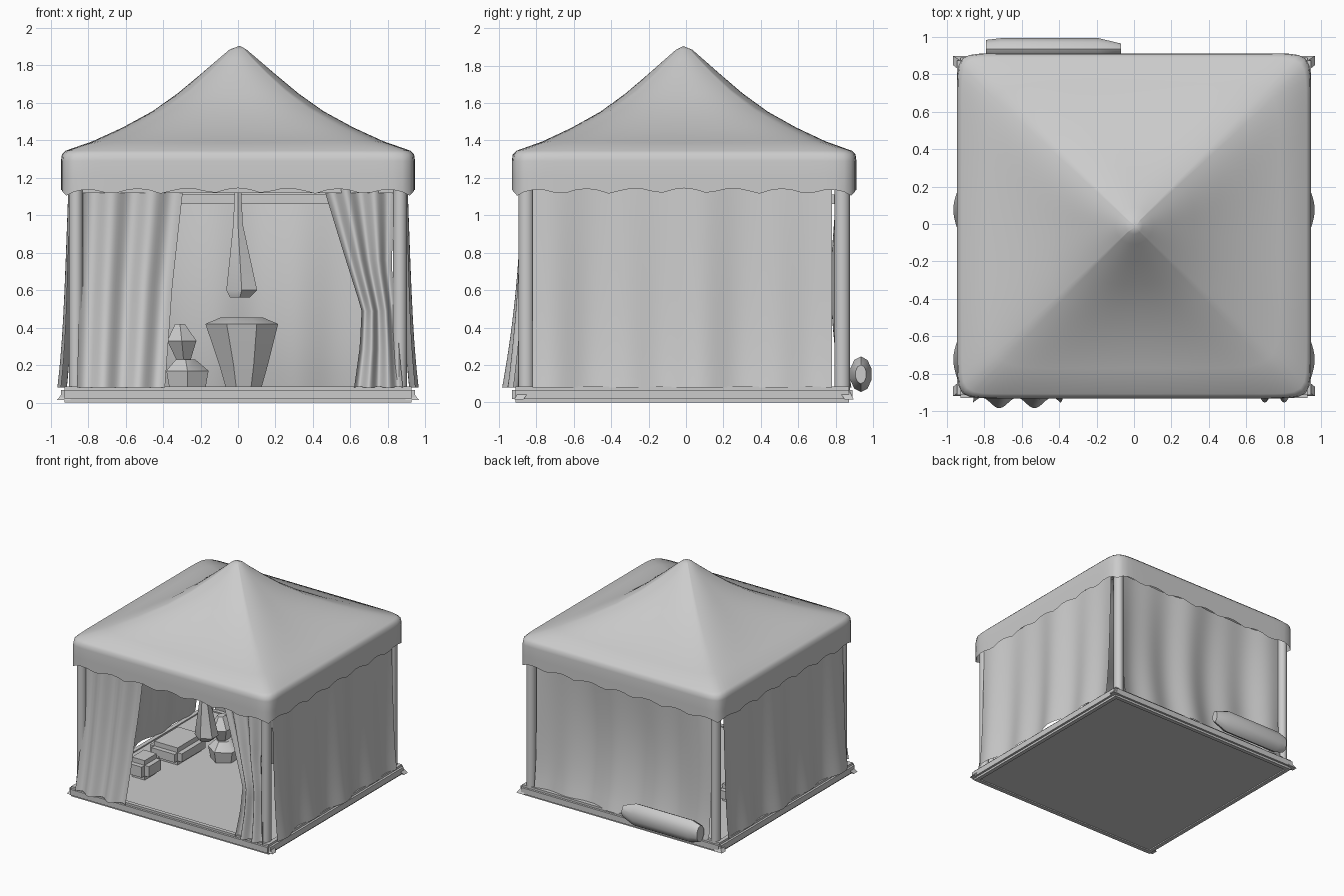
import bpy, bmesh, math
from mathutils import Vector

if "Cube" in bpy.data.objects:
    bpy.data.objects.remove(bpy.data.objects["Cube"])

grey = bpy.data.materials.new("plain_grey")
grey.diffuse_color = (0.6, 0.6, 0.6, 1)
grey.use_nodes = True
grey.node_tree.nodes["Principled BSDF"].inputs["Base Color"].default_value = grey.diffuse_color
TAU = 2 * math.pi


def finish(name, bm, angle=40):
    bmesh.ops.recalc_face_normals(bm, faces=bm.faces)
    me = bpy.data.meshes.new(name)
    bm.to_mesh(me)
    bm.free()
    ob = bpy.data.objects.new(name, me)
    bpy.context.collection.objects.link(ob)
    me.materials.append(grey)
    bpy.ops.object.select_all(action='DESELECT')
    ob.select_set(True)
    bpy.context.view_layer.objects.active = ob
    bpy.ops.object.shade_smooth_by_angle(angle=math.radians(angle))
    return ob


def box(name, lo, hi, bevel=0.0):
    bm = bmesh.new()
    bmesh.ops.create_cube(bm, size=1)
    lo, hi = Vector(lo), Vector(hi)
    for v in bm.verts:
        v.co = Vector([(lo[i] + hi[i]) / 2 + v.co[i] * (hi[i] - lo[i]) for i in range(3)])
    if bevel:
        bmesh.ops.bevel(bm, geom=bm.edges[:], offset=bevel, segments=2, affect='EDGES')
    return finish(name, bm)


def loft(name, rings, n):
    """Closed body from rings (centre x, y, z, radius x, radius y)."""
    bm = bmesh.new()
    loops = [[bm.verts.new((x + rx * math.cos(TAU * (i + .5) / n),
                            y + ry * math.sin(TAU * (i + .5) / n), z)) for i in range(n)]
             for x, y, z, rx, ry in rings]
    for a, b in zip(loops, loops[1:]):
        for i in range(n):
            bm.faces.new((a[i], a[(i + 1) % n], b[(i + 1) % n], b[i]))
    bm.faces.new(loops[0])
    bm.faces.new(loops[-1])
    return finish(name, bm)


def sheet(name, fn, nu, nv):
    """Cloth grid from fn(u, v), with u and v from 0 to 1."""
    bm = bmesh.new()
    g = [[bm.verts.new(fn(i / nu, j / nv)) for i in range(nu + 1)] for j in range(nv + 1)]
    for j in range(nv):
        for i in range(nu):
            bm.faces.new((g[j][i], g[j][i + 1], g[j + 1][i + 1], g[j + 1][i]))
    return finish(name, bm, 60)


def along(pts, t):
    """Linear interpolation through (key, value) pairs."""
    for (a, va), (b, vb) in zip(pts, pts[1:]):
        if t <= b:
            return va + (vb - va) * (t - a) / (b - a)
    return pts[-1][1]


# Floor and edge rails
box("floor", (-.92, -.89, .01), (.92, .86, .075))
for s, side in ((-1, "left"), (1, "right")):
    box(side + "_floor_rail", (s * .91 - .035, -.93, 0), (s * .91 + .035, .89, .085), .018)
for y, side in ((-.895, "front"), (.855, "back")):
    box(side + "_floor_rail", (-.945, y - .035, 0), (.945, y + .035, .085), .018)
box("back_top_rail", (-.86, .76, 1.06), (.86, .8, 1.11))
box("front_top_rail", (-.86, -.87, 1.12), (.86, -.83, 1.16))

# Corner posts with small pointed feet
for sx in (-1, 1):
    for y in (-.855, .835):
        loft("corner_post", [(sx * .865, y, z, .038, .042) for z in (.03, 1.3)], 12)
        loft("post_foot", [(sx * .93, y * 1.045, .015, .05, .035), (sx * .89, y, .08, .035, .04)], 4)

# Canopy: square rings shrinking into a round peak, ending in a scalloped valance
prof = [(.945, 1.115, 22), (.945, 1.2, 22), (.945, 1.29, 22), (.94, 1.325, 22), (.92, 1.345, 20),
        (.78, 1.40, 9), (.62, 1.48, 6), (.46, 1.572, 4), (.32, 1.67, 3),
        (.2, 1.765, 2.4), (.1, 1.845, 2), (.045, 1.888, 2)]
N = 128
bm = bmesh.new()
loops = []
for k, (r, z, p) in enumerate(prof):
    loop = []
    for i in range(N):
        s = i / N * 4
        q, f = int(s), s % 1
        a, b = 1.0, 2 * f - 1
        for _ in range(q):
            a, b = -b, a
        m = (abs(a) ** p + abs(b) ** p) ** (-1 / p)
        mid = 1 - (2 * f - 1) ** 2
        zz = z - (.02 * mid * math.sin(math.pi * r / .93) if k > 4 else 0)
        if k == 0:
            zz += .03 * abs(math.sin(f * math.pi * 7)) - .01 * (1 - mid)
        loop.append(bm.verts.new((r * m * a, r * m * b * .975 - .01, zz)))
    loops.append(loop)
for a, b in zip(loops, loops[1:]):
    for i in range(N):
        bm.faces.new((a[i], a[(i + 1) % N], b[(i + 1) % N], b[i]))
peak = bm.verts.new((.01, -.015, 1.905))
for i in range(N):
    bm.faces.new((loops[-1][i], loops[-1][(i + 1) % N], peak))
finish("canopy", bm, 55)


# Side and back cloth walls with soft folds, flaring at the hem
def fold(u, v):
    return .018 * math.sin(u * TAU * 4) * (.4 + .6 * v) + .012 * math.sin(u * TAU * 2 + 1)


def hem(u, v):
    return 1.2 - v * 1.12


for s, side in ((-1, "left"), (1, "right")):
    sheet(side + "_wall", lambda u, v: (s * (.885 + fold(u, v) + .03 * v + .02 * v ** 5),
                                        -.82 + 1.6 * u, hem(u, v)), 60, 14)
sheet("back_wall", lambda u, v: (-.82 + 1.64 * u,
                                 .825 + fold(u, v) - .04 * math.sin(math.pi * u) * math.sin(math.pi * v)
                                 + .03 * v ** 6, hem(u, v)), 60, 14)


# Front curtains pulled to the sides
def curtain(name, outer, inner, flare):
    def fn(u, v):
        xo, xi = along(outer, v), along(inner, v)
        return (xo + (xi - xo) * u,
                -.855 - flare * v ** 2 + .028 * math.sin(u * TAU * 2.5), 1.17 - 1.09 * v)
    sheet(name, fn, 36, 16)


curtain("left_curtain", [(0, -.83), (1, -.86)], [(0, -.29), (.5, -.35), (1, -.39)], .1)
curtain("right_curtain", [(0, .84), (.4, .82), (1, .88)],
        [(0, .45), (.3, .55), (.62, .66), (.8, .65), (1, .62)], .07)

# Rolled cloth lying behind the back wall
roll = loft("back_roll", [(0, 0, -.36, .05, .07), (0, 0, -.28, .06, .095),
                          (0, 0, .24, .06, .095), (0, 0, .36, .03, .05)], 10)
for v in roll.data.vertices:
    x, y, z = v.co
    v.co = (z - .43, x + .935, y + .15)

# Hanging lamp
loft("hanging_lamp", [(.0, -.45, 1.16, .018, .018), (.0, -.45, .95, .03, .03),
                      (.02, -.45, .6, .095, .085), (.01, -.45, .56, .06, .06)], 6)

# Tapered table near the back
loft("table", [(.03, .4, .07, .1, .1), (.03, .4, .2, .14, .14), (.02, .4, .42, .21, .2),
               (.02, .4, .455, .12, .12)], 8)

# Cushions beside the table and along the left wall
loft("upper_cushion", [(-.29, .22, .22, .04, .06), (-.3, .22, .33, .09, .12), (-.31, .22, .42, .03, .04)], 6)
loft("lower_cushion", [(-.27, .22, .07, .11, .13), (-.27, .22, .17, .13, .15), (-.28, .22, .23, .06, .08)], 6)
box("left_long_cushion", (-.75, -.15, .07), (-.45, .25, .22), .04)
box("left_small_cushion", (-.7, -.52, .07), (-.5, -.28, .24), .04)
